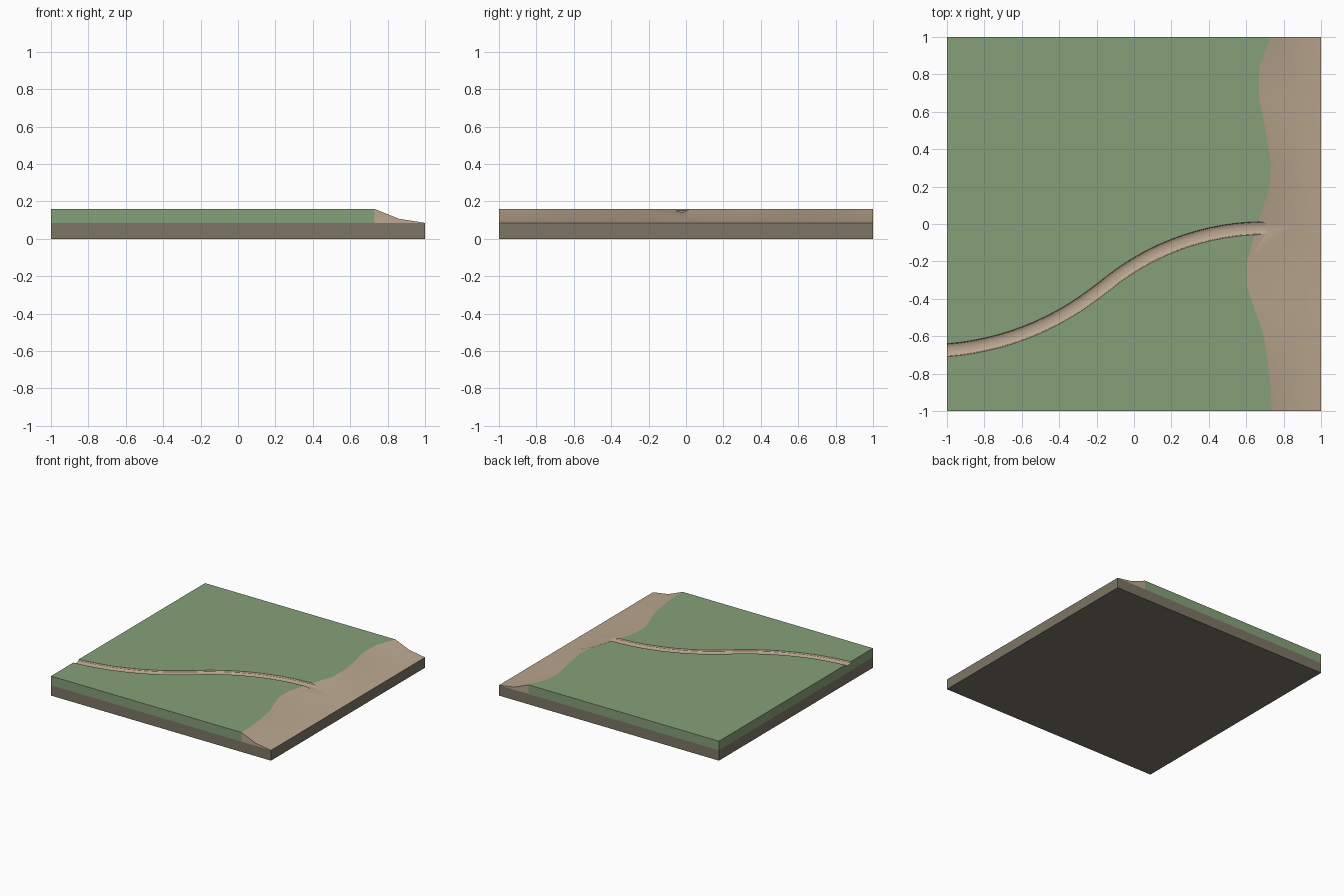
import bpy, bmesh
from math import sin, cos, radians

if "Cube" in bpy.data.objects:
    bpy.data.objects.remove(bpy.data.objects["Cube"])


def material(name, rgb):
    m = bpy.data.materials.new(name)
    m.diffuse_color = (*rgb, 1)
    m.use_nodes = True
    m.node_tree.nodes["Principled BSDF"].inputs["Base Color"].default_value = m.diffuse_color
    return m


def loft(name, sections, mats):
    """Closed solid skinned through equally sized rings of points."""
    bm = bmesh.new()
    rings = [[bm.verts.new(p) for p in s] for s in sections]
    n = len(rings[0])
    for a, b in zip(rings, rings[1:]):
        for i in range(n):
            j = (i + 1) % n
            bm.faces.new((a[i], a[j], b[j], b[i]))
    bm.faces.new(rings[0])
    bm.faces.new(rings[-1])
    bmesh.ops.recalc_face_normals(bm, faces=bm.faces)
    me = bpy.data.meshes.new(name)
    bm.to_mesh(me)
    bm.free()
    for m in mats:
        me.materials.append(m)
    ob = bpy.data.objects.new(name, me)
    bpy.context.collection.objects.link(ob)
    return ob


grass = material("grass", (0.24, 0.35, 0.19))
sand = material("sand", (0.50, 0.39, 0.28))
soil = material("soil", (0.20, 0.18, 0.13))
LOW, HIGH = 0.085, 0.16

# Soil base slab
loft("soil_base", [[(-1, y, 0), (1, y, 0), (1, y, LOW), (-1, y, LOW)] for y in (-1, 1)], [soil])

# Wavy shoreline between grass and beach: (y, x)
shore = [(-1, .73), (-.86, .73), (-.6, .695), (-.34, .605), (-.2, .605), (0, .66),
         (.19, .725), (.33, .73), (.5, .705), (.67, .668), (.83, .667), (1, .73)]
ground = loft("grass_ground", [[(-1, y, LOW), (x, y, LOW), (x, y, HIGH), (-1, y, HIGH)]
                               for y, x in shore], [grass, sand])
beach = loft("sand_beach", [[(x, y, LOW), (1, y, LOW), (.86, y, .107), (x, y, HIGH)]
                            for y, x in shore], [sand])

# Channel centre line: two opposite arcs, as (x, y, heading)
path = [(-1.1, -.683, radians(4.5))]
for i in range(13):
    a = radians(4.5 + 35.5 * i / 13)
    path.append((-1 + 1.49 * (sin(a) - sin(radians(4.5))),
                 -.675 + 1.49 * (cos(radians(4.5)) - cos(a)), a))
for i in range(14):
    a = radians(40 * (1 - i / 13))
    path.append((.7 - 1.34 * sin(a), -.022 - 1.34 * (1 - cos(a)), a))
path.append((.95, -.022, 0))

# Channel cutter with a shallow rounded trough section
half = [(.035, .2), (.035, .158), (.031, .151), (.021, .146), (.008, .144)]
section = half + [(-d, z) for d, z in reversed(half)]
cutter = loft("channel_cutter", [[(x - d * sin(a), y + d * cos(a), z) for d, z in section]
                                 for x, y, a in path], [sand])
cutter.hide_render = True

# Carve the channel through grass and beach
for ob in (ground, beach):
    mod = ob.modifiers.new("channel", 'BOOLEAN')
    mod.operation = 'DIFFERENCE'
    mod.solver = 'EXACT'
    mod.material_mode = 'TRANSFER'
    mod.object = cutter
    bpy.context.view_layer.objects.active = ob
    bpy.ops.object.modifier_apply(modifier=mod.name)
bpy.data.objects.remove(cutter)

# Soft shading with crisp edges
for ob in (ground, beach):
    bpy.ops.object.select_all(action='DESELECT')
    ob.select_set(True)
    bpy.context.view_layer.objects.active = ob
    bpy.ops.object.shade_smooth_by_angle(angle=radians(25))
